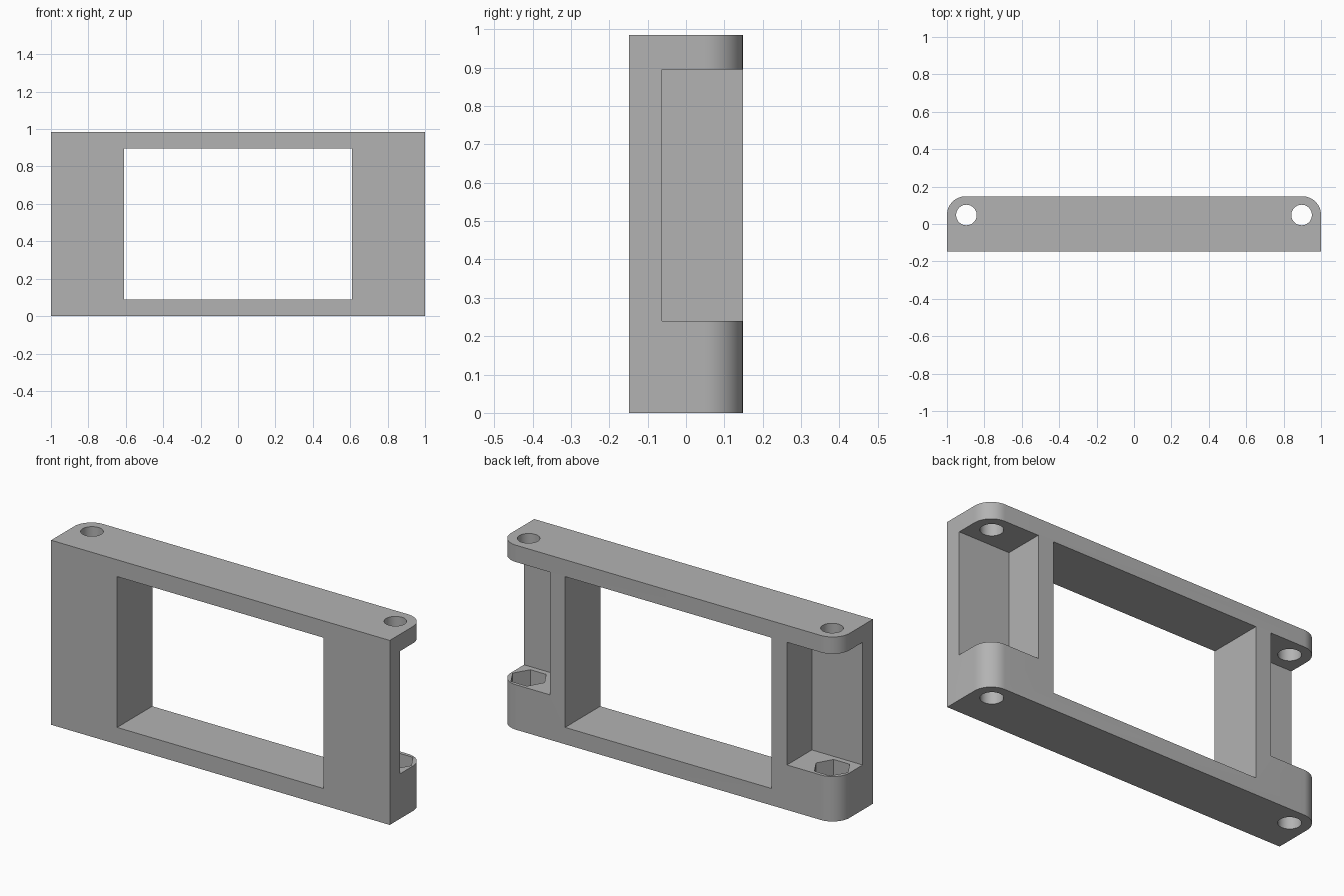
import bpy
import bmesh
from math import cos, sin, pi, radians

cube = bpy.data.objects.get("Cube")
if cube:
    bpy.data.objects.remove(cube, do_unlink=True)

HALF_W, HALF_D, HEIGHT = 1.0, 0.148, 0.985
CORNER = 0.1          # rounded back corners
PLATE = 0.09          # thickness of top and bottom bars
BOLT_X, BOLT_Y = 0.896, 0.048

grey = bpy.data.materials.new("plain_grey")
grey.use_nodes = True
grey.diffuse_color = (0.45, 0.45, 0.45, 1)
grey.node_tree.nodes["Principled BSDF"].inputs["Base Color"].default_value = (0.45, 0.45, 0.45, 1)


def prism(name, outline, z0, z1):
    """Extrude a flat outline upward from z0 to z1."""
    bm = bmesh.new()
    face = bm.faces.new([bm.verts.new((x, y, z0)) for x, y in outline])
    top = bmesh.ops.extrude_face_region(bm, geom=[face])["geom"]
    verts = [g for g in top if isinstance(g, bmesh.types.BMVert)]
    bmesh.ops.translate(bm, verts=verts, vec=(0, 0, z1 - z0))
    bmesh.ops.recalc_face_normals(bm, faces=bm.faces)
    mesh = bpy.data.meshes.new(name)
    bm.to_mesh(mesh)
    bm.free()
    mesh.materials.append(grey)
    obj = bpy.data.objects.new(name, mesh)
    bpy.context.collection.objects.link(obj)
    return obj


def ring(cx, cy, r, n, start=0.0, sweep=2 * pi, closed=True):
    steps = n if closed else n + 1
    return [(cx + r * cos(start + sweep * i / n), cy + r * sin(start + sweep * i / n))
            for i in range(steps)]


def box(x0, x1, y0, y1):
    return [(x0, y0), (x1, y0), (x1, y1), (x0, y1)]


# Body: straight front, rounded back corners
inner_x, inner_y = HALF_W - CORNER, HALF_D - CORNER
outline = [(-HALF_W, -HALF_D), (HALF_W, -HALF_D)]
outline += ring(inner_x, inner_y, CORNER, 16, 0, pi / 2, False)
outline += ring(-inner_x, inner_y, CORNER, 16, pi / 2, pi / 2, False)
frame = prism("bracket_frame", outline, 0, HEIGHT)

# Central window
cutters = [prism("window_cutter", box(-0.61, 0.61, -0.4, 0.4), PLATE, HEIGHT - PLATE)]

# Each end: open pocket, hexagonal nut recess and bolt hole
for side, s in (("left", 1), ("right", -1)):
    x0, x1 = sorted((s * 0.7, s * 1.3))
    cutters += [
        prism(side + "_pocket_cutter", box(x0, x1, -0.062, 0.4), 0.24, HEIGHT - PLATE),
        prism(side + "_nut_cutter", ring(s * BOLT_X, BOLT_Y, 0.094, 6), PLATE, 0.4),
        prism(side + "_bolt_cutter", ring(s * BOLT_X, BOLT_Y, 0.055, 40), -0.2, HEIGHT + 0.2),
    ]

bpy.ops.object.select_all(action="DESELECT")
frame.select_set(True)
bpy.context.view_layer.objects.active = frame
for cutter in cutters:
    cutter.hide_render = True
    mod = frame.modifiers.new(cutter.name, "BOOLEAN")
    mod.operation = "DIFFERENCE"
    mod.solver = "EXACT"
    mod.object = cutter
    bpy.ops.object.modifier_apply(modifier=mod.name)
    bpy.data.objects.remove(cutter, do_unlink=True)

bpy.ops.object.shade_smooth_by_angle(angle=radians(30))
